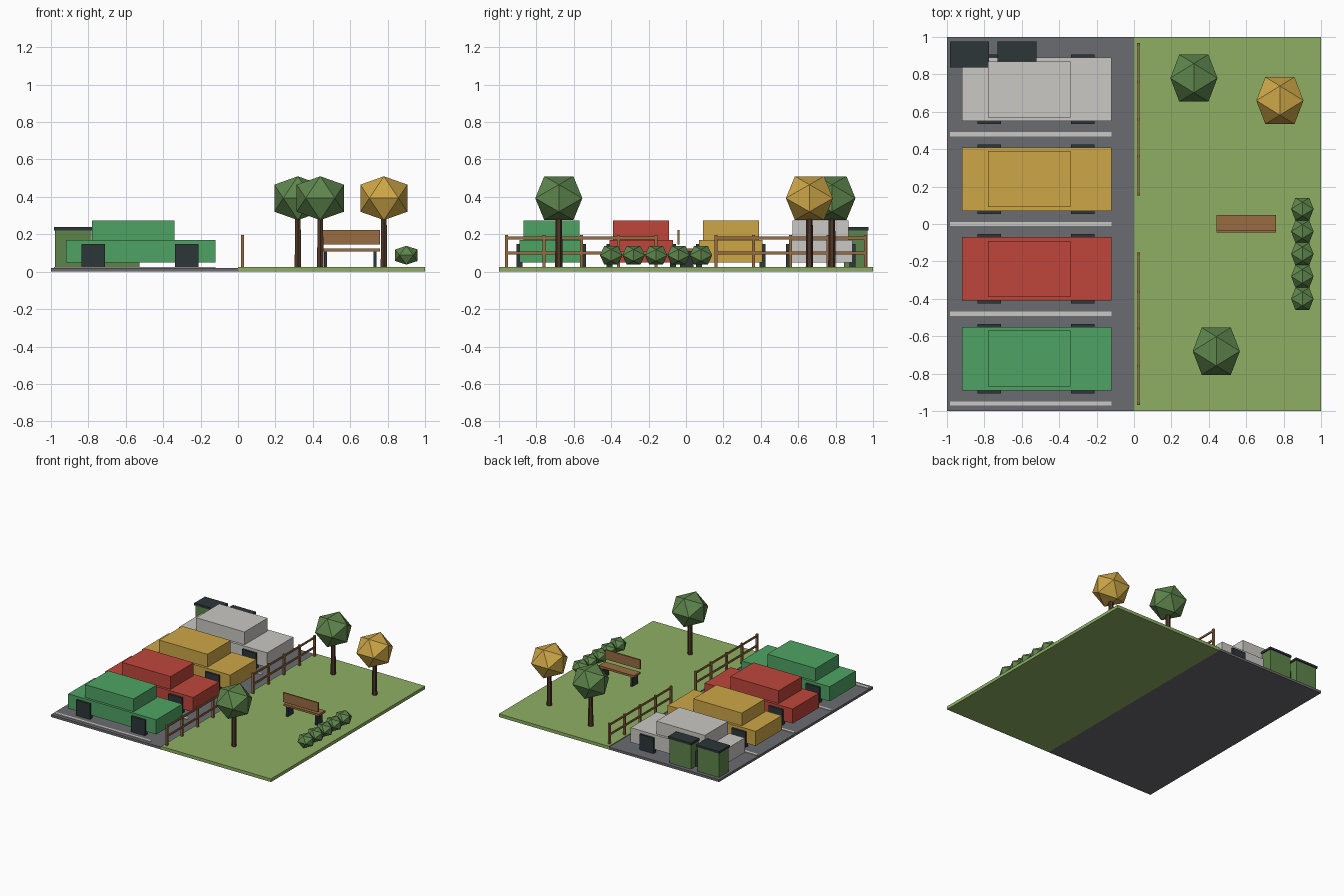
import bpy, bmesh, math

if "Cube" in bpy.data.objects:
    bpy.data.objects.remove(bpy.data.objects["Cube"])


def material(name, rgb):
    lin = [((c / 255 + 0.055) / 1.055) ** 2.4 for c in rgb]
    m = bpy.data.materials.new(name)
    m.diffuse_color = (*lin, 1)
    m.use_nodes = True
    m.node_tree.nodes["Principled BSDF"].inputs["Base Color"].default_value = m.diffuse_color
    return m


ASPHALT = material("asphalt grey", (107, 108, 112))
GRASS = material("grass green", (142, 175, 100))
PALE = material("pale grey", (202, 200, 195))
YELLOW = material("warm yellow", (205, 166, 71))
RED = material("red paint", (191, 70, 59))
GREEN = material("green paint", (79, 163, 100))
DARK = material("dark charcoal", (45, 54, 56))
WOOD = material("wood brown", (152, 108, 66))
LEAF = material("leaf green", (94, 133, 76))
TRUNK = material("trunk brown", (80, 56, 42))


def finish(name, bm, mat):
    bmesh.ops.recalc_face_normals(bm, faces=bm.faces)
    me = bpy.data.meshes.new(name)
    bm.to_mesh(me)
    bm.free()
    me.materials.append(mat)
    ob = bpy.data.objects.new(name, me)
    bpy.context.collection.objects.link(ob)
    return ob


def boxes(name, mat, *ranges):
    """One object from boxes given as (x0, x1, y0, y1, z0, z1)."""
    bm = bmesh.new()
    for x0, x1, y0, y1, z0, z1 in ranges:
        for v in bmesh.ops.create_cube(bm, size=1)["verts"]:
            v.co = (x0 + (v.co.x + 0.5) * (x1 - x0),
                    y0 + (v.co.y + 0.5) * (y1 - y0),
                    z0 + (v.co.z + 0.5) * (z1 - z0))
    return finish(name, bm, mat)


def leaf_ball(name, mat, center, half):
    """Twenty-sided ball lying on an edge, with the given half extents."""
    phi = (1 + math.sqrt(5)) / 2
    bm = bmesh.new()
    for a in (-1, 1):
        for b in (-phi, phi):
            for p in ((0, a, b), (a, b, 0), (b, 0, a)):
                bm.verts.new([c + q / phi * h for c, q, h in zip(center, p, half)])
    bmesh.ops.convex_hull(bm, input=bm.verts)
    return finish(name, bm, mat)


def trunk(name, x, y):
    bm = bmesh.new()
    bmesh.ops.create_cone(bm, cap_ends=True, segments=6, radius1=0.02,
                          radius2=0.017, depth=0.32)
    bmesh.ops.translate(bm, verts=bm.verts, vec=(x, y, 0.161))
    return finish(name, bm, TRUNK)


# Ground halves
boxes("parking_ground", ASPHALT, (-1, 0, -1, 1, 0, 0.02))
boxes("lawn", GRASS, (0, 1, -1, 1, 0, 0.026))

# Cars and the bay line beside each
for i, (label, paint) in enumerate((("green", GREEN), ("red", RED),
                                    ("yellow", YELLOW), ("pale", PALE))):
    y = -0.72 + 0.48 * i
    boxes(label + "_car_body", paint, (-0.92, -0.12, y - 0.17, y + 0.17, 0.05, 0.17))
    boxes(label + "_car_cabin", paint, (-0.78, -0.34, y - 0.15, y + 0.15, 0.17, 0.275))
    boxes(label + "_car_wheels", DARK,
          *[(x - 0.063, x + 0.063, y + s * 0.17 - 0.016, y + s * 0.17 + 0.016, 0.001, 0.147)
            for x in (-0.775, -0.275) for s in (-1, 1)])
    boxes("bay_line", PALE, (-0.985, -0.12, y - 0.251, y - 0.229, 0.019, 0.024))

# Waste bins
for x in (-0.88, -0.625):
    boxes("bin_body", LEAF, (x - 0.098, x + 0.098, 0.845, 0.97, 0.02, 0.22))
    boxes("bin_lid", DARK, (x - 0.105, x + 0.105, 0.838, 0.977, 0.22, 0.238))

# Two fence runs: posts and rails
for s in (-1, 1):
    boxes("fence_posts", WOOD,
          *[(0.017, 0.033, y - 0.008, y + 0.008, 0.02, 0.195)
            for y in [s * (0.16 + 0.2 * k) for k in range(5)]])
    y0, y1 = sorted((s * 0.16, s * 0.96))
    boxes("fence_rails", WOOD,
          *[(0.02, 0.03, y0, y1, z - 0.007, z + 0.007) for z in (0.1, 0.18)])

# Trees
for x, y, mat in ((0.32, 0.78, LEAF), (0.78, 0.66, YELLOW), (0.44, -0.68, LEAF)):
    trunk("tree_trunk", x, y)
    leaf_ball("tree_crown", mat, (x, y, 0.393), (0.126, 0.126, 0.117))

# Row of bushes
for k in range(5):
    leaf_ball("bush", LEAF, (0.9, 0.08 - 0.12 * k, 0.088), (0.06, 0.06, 0.05))

# Bench
boxes("bench_seat", WOOD, (0.44, 0.76, -0.035, 0.048, 0.107, 0.124))
boxes("bench_back", WOOD, (0.44, 0.76, -0.046, -0.034, 0.145, 0.222))
boxes("bench_legs", DARK, *[(x - 0.008, x + 0.008, -0.032, 0.04, 0.02, 0.108)
                            for x in (0.468, 0.732)])
